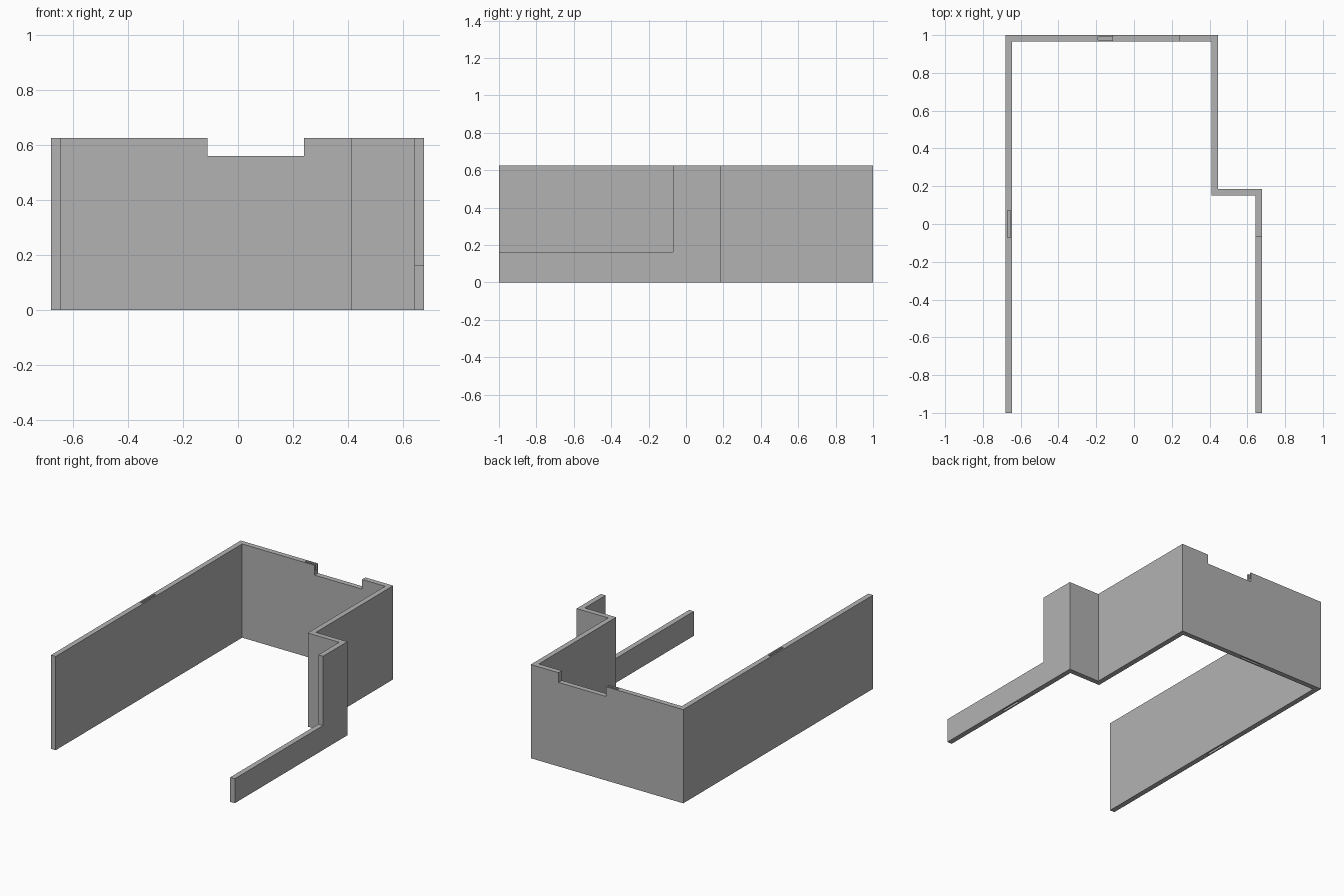
import bpy, bmesh

cube = bpy.data.objects.get("Cube")
if cube:
    bpy.data.objects.remove(cube, do_unlink=True)

H, T = 0.625, 0.035                 # wall height and thickness
X0, X1, X2 = -0.68, 0.445, 0.677    # outer wall lines
STEP = 0.185                        # outer face of the step
SLOT_L, SLOT_W, SLOT_D = 0.145, 0.015, 0.04

grey = bpy.data.materials.new("wall grey")
grey.use_nodes = True
colour = (0.448, 0.448, 0.448, 1)
grey.diffuse_color = colour
grey.node_tree.nodes["Principled BSDF"].inputs["Base Color"].default_value = colour


def prism(name, outline, z0, z1):
    """Extrude a plan outline between two heights."""
    bm = bmesh.new()
    face = bm.faces.new([bm.verts.new((x, y, z0)) for x, y in outline])
    top = bmesh.ops.extrude_face_region(bm, geom=[face])["geom"]
    verts = [v for v in top if isinstance(v, bmesh.types.BMVert)]
    bmesh.ops.translate(bm, verts=verts, vec=(0, 0, z1 - z0))
    bmesh.ops.recalc_face_normals(bm, faces=bm.faces)
    mesh = bpy.data.meshes.new(name)
    bm.to_mesh(mesh)
    bm.free()
    mesh.materials.append(grey)
    obj = bpy.data.objects.new(name, mesh)
    bpy.context.collection.objects.link(obj)
    return obj


# Wall plan: outer line out, inner line back
walls = prism("stepped_walls", [
    (X0, -1), (X0, 1), (X1, 1), (X1, STEP), (X2, STEP), (X2, -1),
    (X2 - T, -1), (X2 - T, STEP - T), (X1 - T, STEP - T),
    (X1 - T, 1 - T), (X0 + T, 1 - T), (X0 + T, -1)], 0, H)


def cut(name, x0, x1, y0, y1, z0, z1):
    """Subtract a box from the walls."""
    box = prism(name, [(x0, y0), (x1, y0), (x1, y1), (x0, y1)], z0, z1)
    box.hide_render = True
    mod = walls.modifiers.new(name, 'BOOLEAN')
    mod.operation, mod.solver, mod.object = 'DIFFERENCE', 'EXACT', box
    bpy.context.view_layer.objects.active = walls
    bpy.ops.object.modifier_apply(modifier=name)
    bpy.data.objects.remove(box, do_unlink=True)


def slot(name, cx, cy, along_x, z0, z1):
    """Thin joining slot centred in a wall."""
    dx, dy = (SLOT_L, SLOT_W) if along_x else (SLOT_W, SLOT_L)
    cut(name, cx - dx / 2, cx + dx / 2, cy - dy / 2, cy + dy / 2, z0, z1)


# Joining slots in the top and bottom edges of the long walls
places = [("side", X0 + T / 2, 0, False),
          ("back", (X0 + X1) / 2, 1 - T / 2, True),
          ("low_side", X2 - T / 2, (STEP - 1) / 2, False)]
for name, cx, cy, along_x in places:
    slot(name + "_bottom_slot", cx, cy, along_x, -0.1, SLOT_D)
    if name != "low_side":
        slot(name + "_top_slot", cx, cy, along_x, H - SLOT_D, H + 0.1)

# Back notch and the lowered front stretch of the side wall
cut("back_notch", -0.11, 0.24, 0.9, 1.1, 0.56, H + 0.2)
cut("side_opening", X2 - 0.1, X2 + 0.1, -1.1, -0.07, 0.163, H + 0.2)
